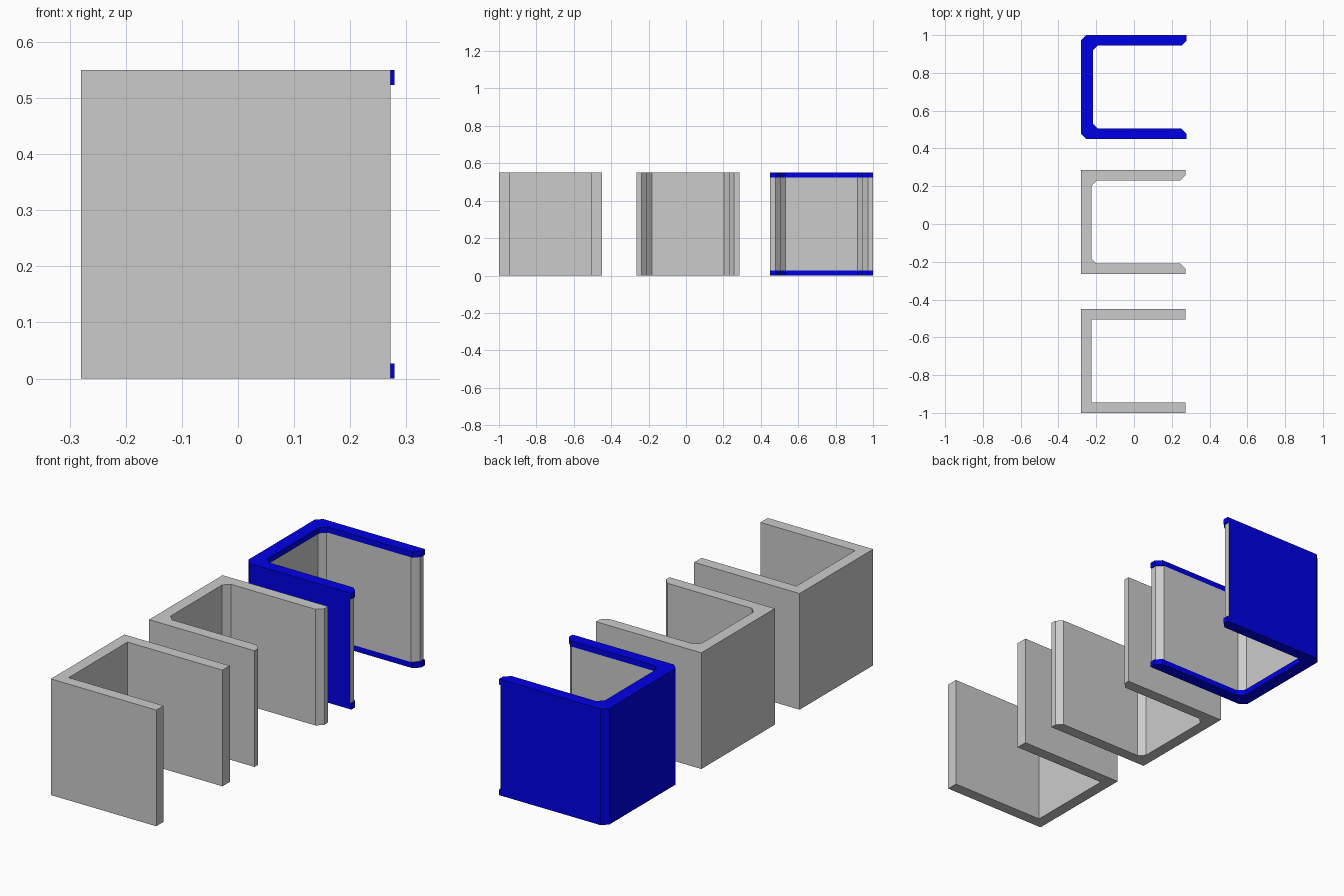
import bpy, bmesh

if "Cube" in bpy.data.objects:
    bpy.data.objects.remove(bpy.data.objects["Cube"])

H = 0.55        # block height
W = 0.055       # wall thickness
BAND = 0.027    # trim band height / chamfer size
L, R = -0.28, 0.272


def profile(y0, inner=0.0, outer=0.0, shift=0.0):
    """U-shaped outline open to +x; returns (outer points, inner points)."""
    y1 = y0 + H
    r = R + shift
    xi, a, b = L + W + shift, y0 + W, y1 - W
    if outer:
        out = [(r, y1), (L + outer, y1), (L, y1 - outer), (L, y0 + outer), (L + outer, y0), (r, y0)]
    else:
        out = [(r, y1), (L, y1), (L, y0), (r, y0)]
    c = inner
    if c:
        inn = [(r, a - c), (r - c, a), (xi + c, a), (xi, a + c),
               (xi, b - c), (xi + c, b), (r - c, b), (r, b + c)]
    else:
        inn = [(r, a), (xi, a), (xi, b), (r, b)]
    return out, inn


def prism(bm, prof, z0, z1, caps=True, inner_mat=0, outer_mat=0):
    """Extrude a profile between two heights."""
    out, inn = prof
    pts = out + inn
    lo = [bm.verts.new((x, y, z0)) for x, y in pts]
    hi = [bm.verts.new((x, y, z1)) for x, y in pts]
    n = len(pts)
    for i in range(n):
        j = (i + 1) % n
        f = bm.faces.new((lo[i], lo[j], hi[j], hi[i]))
        f.material_index = outer_mat if i < len(out) - 1 else inner_mat
    if caps:
        for f in (bm.faces.new(hi), bm.faces.new(lo[::-1])):
            f.material_index = outer_mat


def finish(name, bm, mats=()):
    me = bpy.data.meshes.new(name)
    bm.to_mesh(me)
    bm.free()
    for m in mats:
        me.materials.append(m)
    ob = bpy.data.objects.new(name, me)
    bpy.context.collection.objects.link(ob)
    return ob


# Plain block and block with chamfered inner corners
for name, y0, inner in (("plain_frame", -1.0, 0.0), ("chamfered_frame", -0.265, BAND)):
    bm = bmesh.new()
    prism(bm, profile(y0, inner), 0, H)
    finish(name, bm)

# Trimmed block: blue shell, grey lining, protruding bands top and bottom
grey = bpy.data.materials.new("lining_grey")
grey.diffuse_color = (0.8, 0.8, 0.8, 1)
grey.use_nodes = True
grey.node_tree.nodes["Principled BSDF"].inputs["Base Color"].default_value = grey.diffuse_color
blue = bpy.data.materials.new("trim_blue")
blue.diffuse_color = (0.0, 0.0, 0.8, 1)
blue.use_nodes = True
blue.node_tree.nodes["Principled BSDF"].inputs["Base Color"].default_value = blue.diffuse_color
bm = bmesh.new()
prism(bm, profile(0.45, BAND, BAND), BAND, H - BAND, caps=False, inner_mat=0, outer_mat=1)
for z in (0, H - BAND):
    prism(bm, profile(0.45, BAND, BAND, shift=0.007), z, z + BAND, inner_mat=1, outer_mat=1)
finish("trimmed_frame", bm, (grey, blue))
